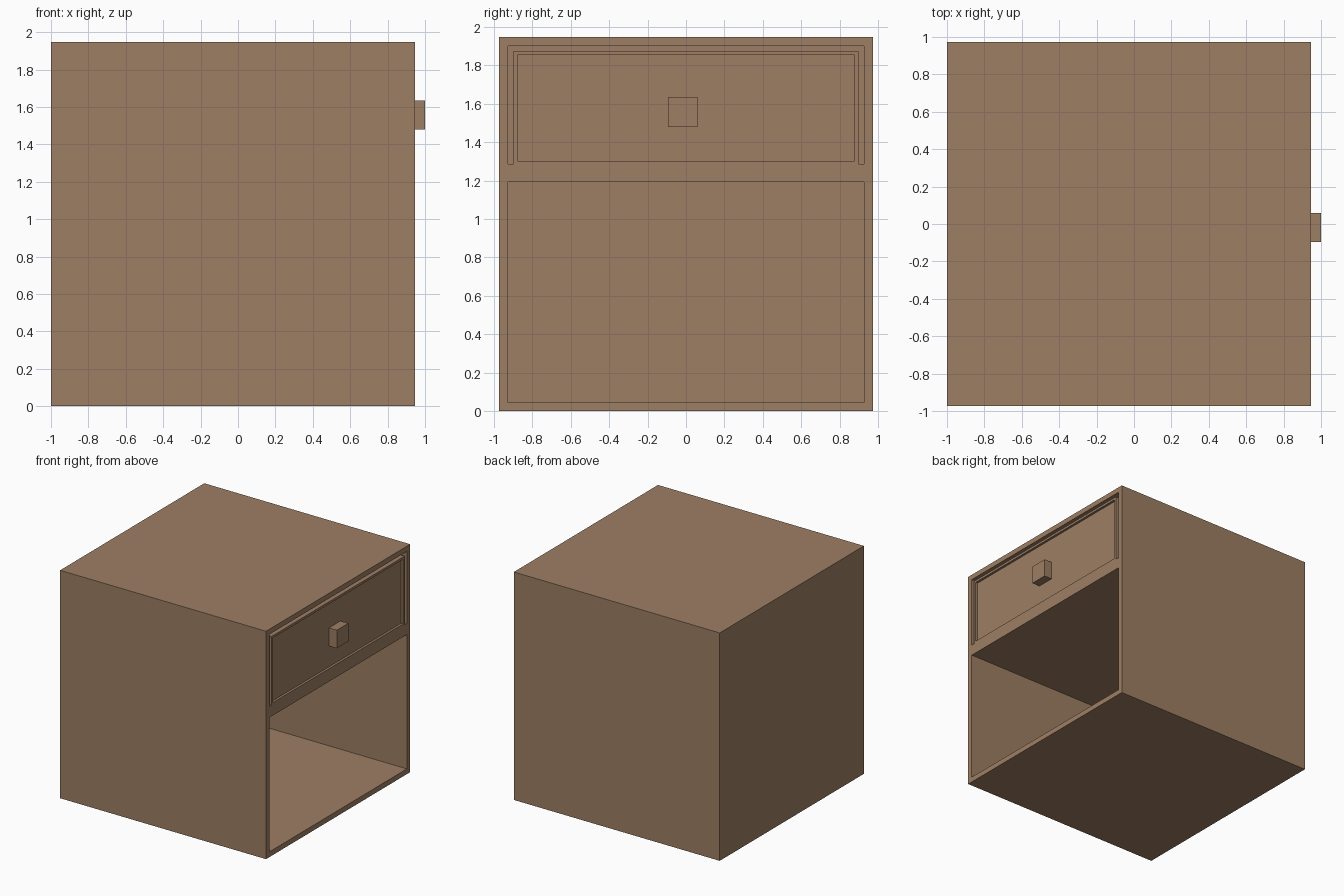
import bpy, bmesh

if "Cube" in bpy.data.objects:
    bpy.data.objects.remove(bpy.data.objects["Cube"])

# Single wood colour
wood = bpy.data.materials.new("brown_wood")
wood.diffuse_color = (0.337, 0.209, 0.127, 1)
wood.use_nodes = True
wood.node_tree.nodes["Principled BSDF"].inputs["Base Color"].default_value = wood.diffuse_color


def part(name, boxes):
    """One object made of boxes given as (x0, x1, y0, y1, z0, z1)."""
    bm = bmesh.new()
    for x0, x1, y0, y1, z0, z1 in boxes:
        for v in bmesh.ops.create_cube(bm, size=1)["verts"]:
            v.co = (x0 if v.co.x < 0 else x1,
                    y0 if v.co.y < 0 else y1,
                    z0 if v.co.z < 0 else z1)
    me = bpy.data.meshes.new(name)
    bm.to_mesh(me)
    bm.free()
    me.materials.append(wood)
    ob = bpy.data.objects.new(name, me)
    bpy.context.collection.objects.link(ob)
    return ob


BACK, FRONT = -1.0, 0.946     # cabinet depth along x
W, H, T = 0.973, 1.947, 0.045  # half width, height, board thickness
IN = W - T                     # inner half width
SHELF0, SHELF1 = 1.192, 1.286  # divider under the drawer

# Cabinet carcass
for side, s in (("left", -1), ("right", 1)):
    part(side + "_side", [(BACK, FRONT, *sorted((s * IN, s * W)), 0, H)])
part("bottom_board", [(BACK, FRONT, -IN, IN, 0, T)])
part("top_board", [(BACK, FRONT, -IN, IN, H - T, H)])
part("divider_shelf", [(BACK + T, FRONT, -IN, IN, SHELF0, SHELF1)])
part("back_panel", [(BACK, BACK + T, -IN, IN, T, H - T)])

# Drawer front: thin raised rim around a recessed panel
DW, DTOP, RIM = 0.898, 1.874, 0.02
PANEL = FRONT - 0.02
PW, P0, P1 = DW - RIM, 1.302, DTOP - RIM
REAR = PANEL - 0.03
part("drawer_rim", [
    (REAR, FRONT, -DW, -PW, SHELF1, DTOP),
    (REAR, FRONT, PW, DW, SHELF1, DTOP),
    (REAR, FRONT, -PW, PW, P1, DTOP),
    (REAR, FRONT, -PW, PW, SHELF1, P0)])
part("drawer_panel", [(REAR, PANEL, -PW, PW, P0, P1)])

# Drawer tray behind the front
TB = BACK + 0.1
part("drawer_tray", [
    (TB, REAR, -DW, -DW + T, SHELF1, DTOP),
    (TB, REAR, DW - T, DW, SHELF1, DTOP),
    (TB, TB + T, -DW + T, DW - T, SHELF1, DTOP),
    (TB + T, REAR, -DW + T, DW - T, SHELF1, SHELF1 + T)])

# Square knob
part("drawer_knob", [(PANEL, 1.0, -0.095, 0.06, 1.48, 1.635)])
